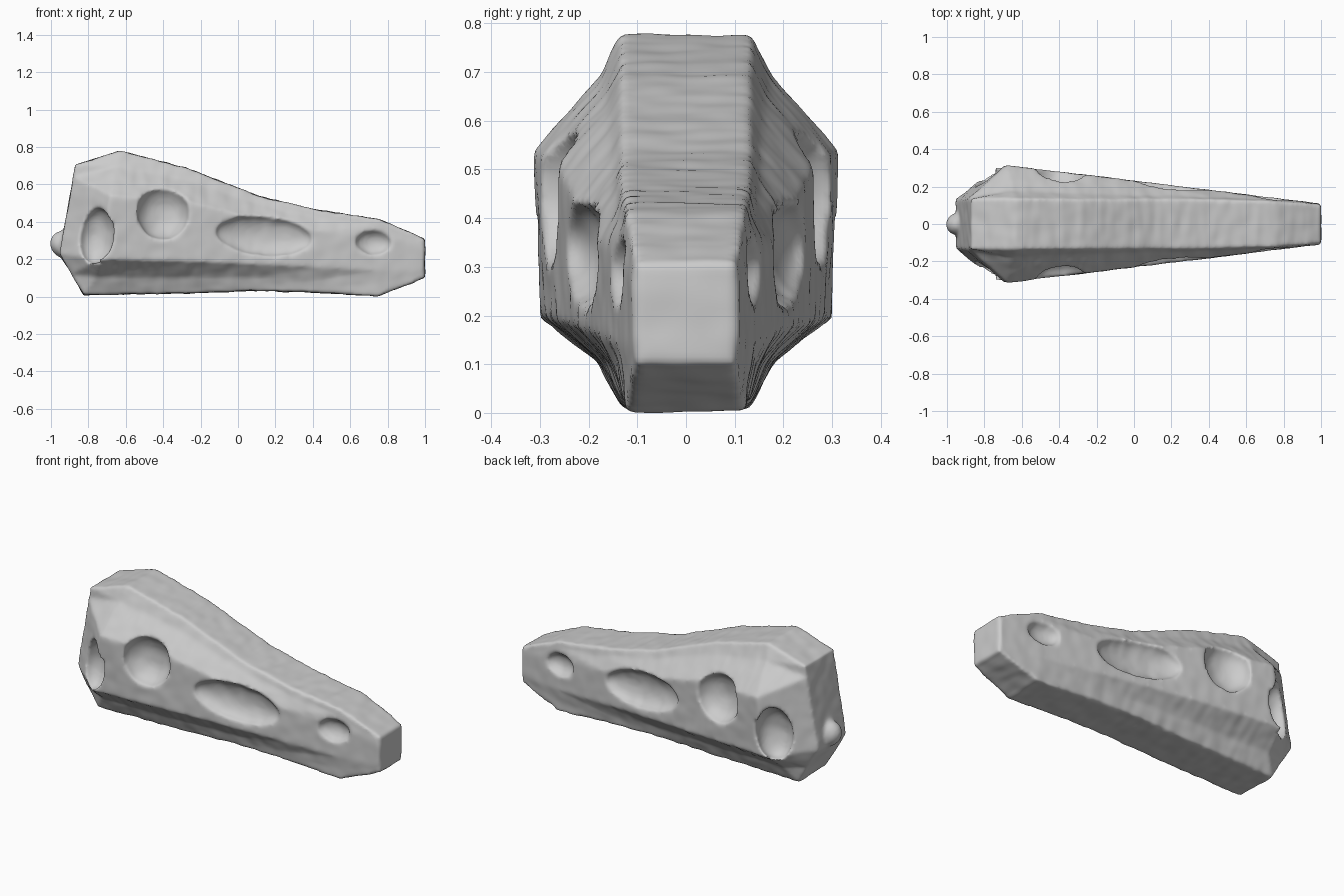
import bpy, bmesh
from math import radians
from mathutils import Vector, noise

cube = bpy.data.objects.get("Cube")
if cube:
    bpy.data.objects.remove(cube)

bone = bpy.data.materials.new("pale grey bone")
bone.use_nodes = True
bone.diffuse_color = (0.6, 0.6, 0.6, 1)
bone.node_tree.nodes["Principled BSDF"].inputs["Base Color"].default_value = (0.6, 0.6, 0.6, 1)


def add_object(name, bm):
    mesh = bpy.data.meshes.new(name)
    bmesh.ops.recalc_face_normals(bm, faces=bm.faces)
    bm.to_mesh(mesh)
    bm.free()
    mesh.materials.append(bone)
    obj = bpy.data.objects.new(name, mesh)
    bpy.context.collection.objects.link(obj)
    return obj


def ellipsoid(name, centre, radii, turn=0, tilt=0):
    bm = bmesh.new()
    bmesh.ops.create_uvsphere(bm, u_segments=32, v_segments=20, radius=1)
    obj = add_object(name, bm)
    obj.location, obj.scale = centre, radii
    obj.rotation_euler = (0, radians(tilt), radians(turn))
    return obj


def half_section(low, lower_ridge, upper_ridge, top):
    """Six points up one side, with hollowed flanks between edge and ridge."""
    low, lr, ur, top = map(Vector, (low, lower_ridge, upper_ridge, top))
    lo_mid = low.lerp(lr, 0.5) + Vector((0, -0.2 * (lr.y - low.y), 0))
    up_mid = top.lerp(ur, 0.35) + Vector((0, -0.12 * (ur.y - top.y), 0))
    return [low, lo_mid, lr, ur, up_mid, top]


# Skull body: slanted rear section, cheek section, then sections tapering to the snout
halves = [
    half_section((-.825, .13, .01), (-.955, .13, .23), (-.90, .135, .53), (-.87, .135, .705)),
    half_section((-.77, .13, .01), (-.74, .305, .20), (-.68, .315, .54), (-.63, .135, .78)),
]
#       x, bottom, lower ridge, upper ridge, top, edge half-width
for x, z0, zl, zu, z3, c in [
    (-.28, .018, .19, .51, .69, .13), (.12, .032, .175, .41, .535, .13),
    (.42, .022, .16, .35, .465, .13), (.75, .003, .14, .32, .415, .122),
    (1.0, .10, .15, .26, .31, .105),
]:
    w = max(.315 - (x + .68) * .123, c + .002)
    halves.append(half_section((x, c, z0), (x, w, zl), (x, w, zu), (x, c, z3)))

bm = bmesh.new()
rings = []
for half in halves:
    mirrored = [Vector((p.x, -p.y, p.z)) for p in reversed(half)]
    rings.append([bm.verts.new(p) for p in half + mirrored])
n = len(rings[0])
for a, b in zip(rings, rings[1:]):
    for i in range(n):
        bm.faces.new((a[i], a[(i + 1) % n], b[(i + 1) % n], b[i]))
for ring in (rings[0], rings[-1]):
    for i in range(n // 2 - 1):
        bm.faces.new((ring[i], ring[i + 1], ring[n - 2 - i], ring[n - 1 - i]))
bmesh.ops.triangulate(bm, faces=bm.faces)
skull = add_object("skull", bm)


def boolean(other, operation):
    mod = skull.modifiers.new(other.name, 'BOOLEAN')
    mod.operation, mod.object, mod.solver = operation, other, 'EXACT'
    other.hide_render = True
    other.hide_set(True)


helpers = [ellipsoid("neck_knob", (-.94, 0, .28), (.065, .06, .07))]
boolean(helpers[0], 'UNION')

# Openings on both sides: eye socket, cheek window, nostril, rear temple hollow
for side in (1, -1):
    for name, centre, radii, turn, tilt in [
        ("eye_socket", (-.40, .285, .45), (.14, .105, .145), -7, 0),
        ("cheek_window", (.14, .213, .325), (.26, .065, .105), -7, 5),
        ("nostril", (.725, .142, .29), (.095, .05, .065), -7, 0),
        ("temple_hollow", (-.755, .255, .325), (.10, .085, .15), 38, 8),
    ]:
        cutter = ellipsoid(name + "_cutter", (centre[0], side * centre[1], centre[2]),
                           radii, side * turn, tilt)
        boolean(cutter, 'DIFFERENCE')
        helpers.append(cutter)

# Weathered surface: even mesh, softened edges
remesh = skull.modifiers.new("even_mesh", 'REMESH')
remesh.mode, remesh.voxel_size = 'VOXEL', 0.011
soften = skull.modifiers.new("soften", 'SMOOTH')
soften.factor, soften.iterations = 0.5, 5

bpy.context.view_layer.update()
graph = bpy.context.evaluated_depsgraph_get()
carved = bpy.data.meshes.new_from_object(skull.evaluated_get(graph))
skull.modifiers.clear()
skull.data = carved
for helper in helpers:
    bpy.data.objects.remove(helper)

# Gentle pitting, with cross-grain on the roof and floor
bm = bmesh.new()
bm.from_mesh(carved)
bm.normal_update()
moves = []
for v in bm.verts:
    grain = noise.noise(Vector((v.co.x * 22, v.co.y * 7, v.co.z * 9)))
    pits = noise.noise(v.co * 14 + Vector((5, 3, 1)))
    flat = abs(v.normal.z)
    moves.append(v.normal * (0.003 * pits + 0.004 * flat * grain))
for v, move in zip(bm.verts, moves):
    v.co += move
lowest = min(v.co.z for v in bm.verts)
bmesh.ops.translate(bm, verts=bm.verts, vec=(0, 0, -lowest))
bm.to_mesh(carved)
bm.free()
carved.materials.clear()
carved.materials.append(bone)

bpy.context.view_layer.objects.active = skull
skull.select_set(True)
bpy.ops.object.shade_smooth()
